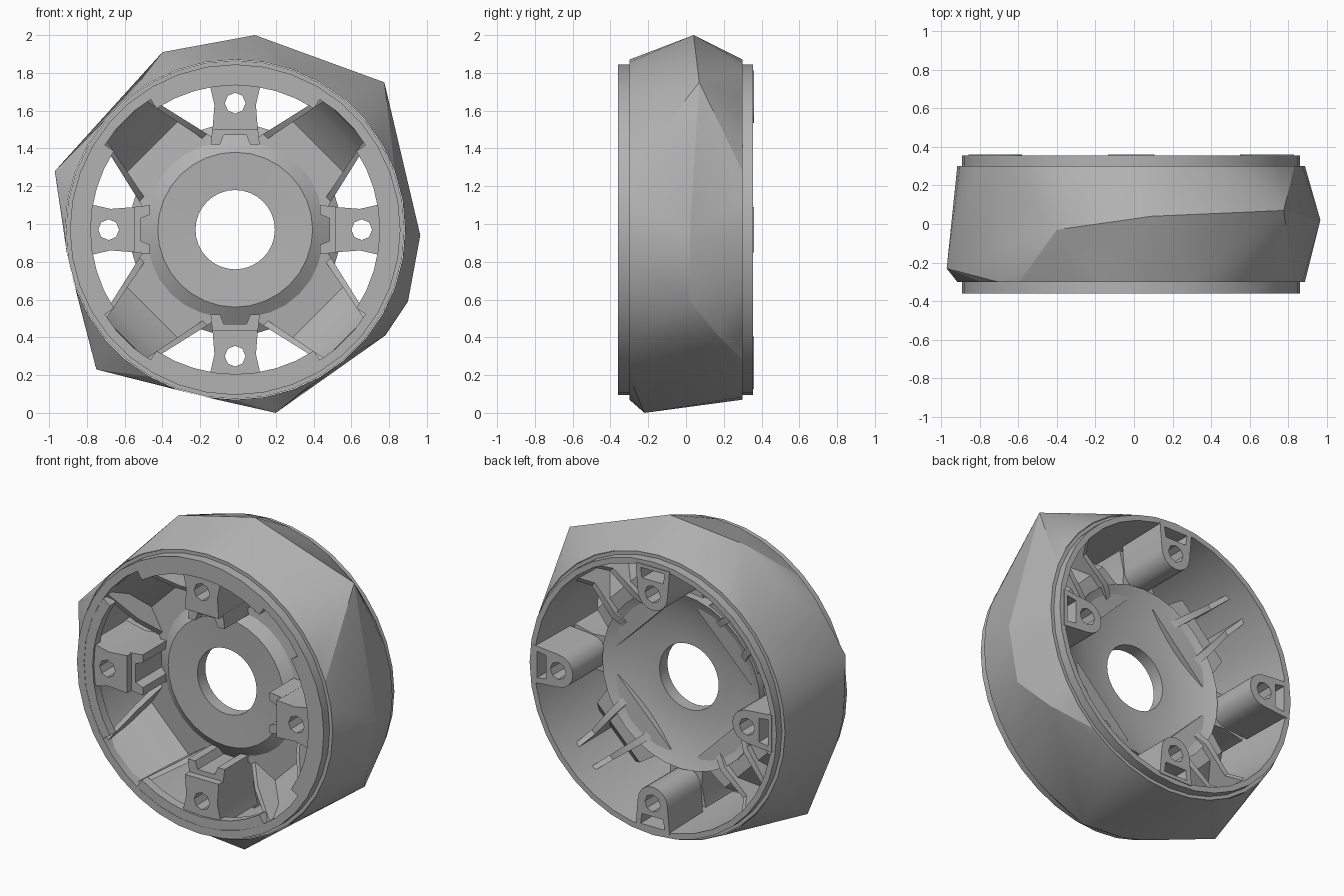
import bpy, bmesh, math
from mathutils import Matrix, Vector

cube = bpy.data.objects.get("Cube")
if cube:
    bpy.data.objects.remove(cube, do_unlink=True)

CENTRE = Vector((-0.015, 0, 0.97))
grey = bpy.data.materials.new("plain grey")
grey.use_nodes = True
colour = (0.45, 0.45, 0.45, 1)
grey.diffuse_color = colour
grey.node_tree.nodes["Principled BSDF"].inputs["Base Color"].default_value = colour


def finish(name, bm, turn=0, angle=30):
    """Turn a part about the wheel axis, place it and shade it."""
    bmesh.ops.recalc_face_normals(bm, faces=bm.faces)
    bm.transform(Matrix.Translation(CENTRE) @ Matrix.Rotation(math.radians(turn), 4, 'Y'))
    mesh = bpy.data.meshes.new(name)
    bm.to_mesh(mesh)
    bm.free()
    mesh.materials.append(grey)
    obj = bpy.data.objects.new(name, mesh)
    bpy.context.collection.objects.link(obj)
    bpy.ops.object.select_all(action='DESELECT')
    obj.select_set(True)
    bpy.context.view_layer.objects.active = obj
    bpy.ops.object.shade_smooth_by_angle(angle=math.radians(angle))


def arc(radius, start, end, steps, z=0):
    """Points (x, z) on an arc between two angles in degrees."""
    turns = [math.radians(start + (end - start) * i / steps) for i in range(steps + 1)]
    return [(radius * math.cos(a), z + radius * math.sin(a)) for a in turns]


def circle(radius, count, z=0):
    return arc(radius, 0, 360, count, z)[:-1]


def lathe(name, profile, count):
    """Spin a closed (radius, y) profile about the wheel axis."""
    bm = bmesh.new()
    rings = [[bm.verts.new((x, y, z)) for x, z in circle(r, count)] for r, y in profile]
    for k, a in enumerate(rings):
        b = rings[(k + 1) % len(rings)]
        for i in range(count):
            j = (i + 1) % count
            bm.faces.new((a[i], a[j], b[j], b[i]))
    finish(name, bm)


def plate(name, outline, y0, y1, turn, *holes):
    """Extrude an (x, z) outline, with optional holes, from y0 to y1."""
    bm = bmesh.new()
    for loop in (outline, *holes):
        verts = [bm.verts.new((x, y0, z)) for x, z in loop]
        for i, v in enumerate(verts):
            bm.edges.new((v, verts[(i + 1) % len(verts)]))
    bmesh.ops.triangle_fill(bm, edges=bm.edges[:], use_beauty=True)
    made = bmesh.ops.extrude_face_region(bm, geom=bm.faces[:])["geom"]
    moved = [g for g in made if isinstance(g, bmesh.types.BMVert)]
    bmesh.ops.translate(bm, verts=moved, vec=(0, y1 - y0, 0))
    finish(name, bm, turn)


def arm_part(name, section, side0, side1, turn):
    """Extrude a (radius, y) section between two fractions of the tapered arm width."""
    bm = bmesh.new()
    a, b = [[bm.verts.new((s * (0.36 - 0.23 * r), y, r)) for r, y in section]
            for s in (side0, side1)]
    bm.faces.new(a)
    bm.faces.new(b)
    for i in range(len(a)):
        j = (i + 1) % len(a)
        bm.faces.new((a[i], a[j], b[j], b[i]))
    finish(name, bm, turn)


# Faceted tread: hull of two edge circles and the uneven peaks
peaks = [(-0.97, -0.23, 1.28), (-0.4, -0.03, 1.91), (0.09, 0.04, 2.0),
         (0.775, 0.07, 1.75), (0.965, 0.02, 0.94), (0.9, 0.02, 0.59),
         (0.78, 0.17, 0.41), (0.2, -0.22, 0.0), (-0.75, -0.16, 0.23)]
bm = bmesh.new()
for p in peaks:
    bm.verts.new(Vector(p) - CENTRE)
for y in (-0.3, 0.3):
    for x, z in circle(0.9, 36):
        bm.verts.new((x, y, z))
bmesh.ops.convex_hull(bm, input=bm.verts[:])
caps = [f for f in bm.faces if abs(f.calc_center_median().y) > 0.2999]
bmesh.ops.delete(bm, geom=caps, context='FACES')
finish("faceted_tread", bm, angle=14)

# Round rim with a thin lip at both ends
lathe("rim", [(0.875, -0.36), (0.825, -0.36), (0.84, 0.355), (0.875, 0.355),
              (0.875, 0.3), (0.897, 0.3), (0.897, -0.3), (0.875, -0.3)], 36)

# Thin hub, flat in front and falling away at its edge, with a wide bore
lathe("hub", [(0.21, -0.09), (0.41, -0.1), (0.56, 0.0), (0.56, 0.07),
              (0.4, 0.0), (0.21, -0.01)], 32)

# Four bolt bosses: boxed in front, rounded columns with a pocket behind
bolt = circle(0.055, 8, 0.67)
pocket = [(-0.075, 0.755), (0.075, 0.755), (0.085, 0.82), (-0.085, 0.82)]
for k, side in enumerate(("top", "left", "bottom", "right")):
    turn = 90 * k
    plate(side + "_flange", arc(0.86, 57, 123, 8) + arc(0.765, 123, 57, 8),
          -0.358, -0.3, turn)
    plate(side + "_boss_box", [(-0.12, 0.53), (0.12, 0.53), (0.11, 0.66),
          (0.14, 0.79), (-0.14, 0.79), (-0.11, 0.66)], -0.345, 0.02, turn, bolt)
    plate(side + "_boss_step", [(-0.13, 0.45), (-0.08, 0.45), (-0.06, 0.5),
          (0.06, 0.5), (0.08, 0.45), (0.13, 0.45), (0.12, 0.54), (-0.12, 0.54)],
          -0.3, 0.02, turn)
    plate(side + "_boss_column", arc(0.105, 180, 360, 8, 0.67)
          + [(0.12, 0.843), (-0.12, 0.843)], 0.02, 0.36, turn, bolt, pocket)

# Four diagonal arms: floor rising to the rim, trough walls in front, ribs behind
floor = [(0.4, -0.06), (0.62, -0.04), (0.75, -0.16), (0.82, -0.31),
         (0.84, -0.18), (0.77, -0.06), (0.64, 0.06), (0.4, 0.04)]
wall = [(0.45, -0.04), (0.6, -0.19), (0.83, -0.34), (0.83, -0.15), (0.6, 0.0)]
rib = [(0.42, 0.02), (0.55, 0.09), (0.76, 0.1), (0.835, 0.2), (0.835, -0.13), (0.62, 0.03)]
for k in range(4):
    turn = 45 + 90 * k
    arm_part("arm_floor", floor, -1, 1, turn)
    for s in (-1, 1):
        arm_part("arm_wall", wall, s * 0.86, s, turn)
        arm_part("arm_rib", rib, s * 0.4, s * 0.58, turn)
